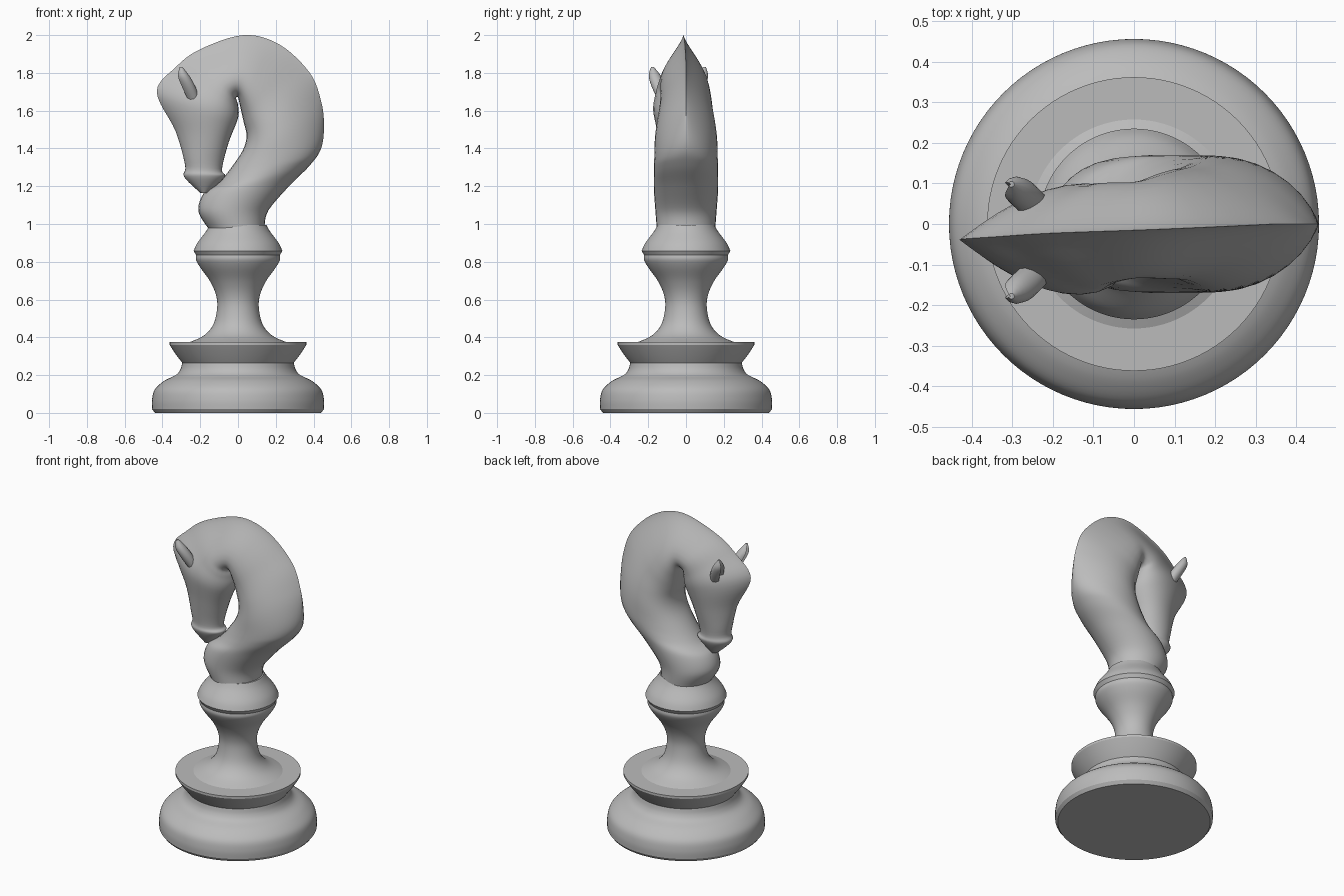
import bpy, bmesh, math
from mathutils import Vector

cube = bpy.data.objects.get("Cube")
if cube:
    bpy.data.objects.remove(cube)

grey = bpy.data.materials.new("stone grey")
grey.use_nodes = True
colour = (0.5, 0.5, 0.5, 1)
grey.diffuse_color = colour
grey.node_tree.nodes["Principled BSDF"].inputs["Base Color"].default_value = colour


def clamp(value):
    return min(1, max(0, value))


def smooth_path(points, steps):
    """Catmull-Rom interpolation through points of any dimension."""
    pts = [Vector(p) for p in points]
    last = len(pts) - 1
    out = []
    for i in range(last):
        before, start, end, after = pts[max(i - 1, 0)], pts[i], pts[i + 1], pts[min(i + 2, last)]
        leave, arrive = (end - before) / 2, (after - start) / 2
        for n in range(steps):
            t = n / steps
            ease = t * t * (3 - 2 * t)
            out.append(start.lerp(end, ease) + leave * t * (1 - t) ** 2 - arrive * t * t * (1 - t))
    return out + [pts[last]]


def loft(name, rings, angle):
    """Skin closed rings of equal size, cap both ends and shade smooth."""
    bm = bmesh.new()
    loops = [[bm.verts.new(p) for p in ring] for ring in rings]
    for low, high in zip(loops, loops[1:]):
        for i in range(len(low)):
            bm.faces.new((low[i - 1], low[i], high[i], high[i - 1]))
    bm.faces.new(loops[0])
    bm.faces.new(loops[-1])
    bmesh.ops.recalc_face_normals(bm, faces=bm.faces)
    mesh = bpy.data.meshes.new(name)
    bm.to_mesh(mesh)
    bm.free()
    mesh.materials.append(grey)
    obj = bpy.data.objects.new(name, mesh)
    bpy.context.collection.objects.link(obj)
    bpy.ops.object.select_all(action='DESELECT')
    obj.select_set(True)
    bpy.context.view_layer.objects.active = obj
    bpy.ops.object.shade_smooth_by_angle(angle=math.radians(angle))


def around(count):
    return [math.tau * i / count for i in range(count)]


def turned(name, points, steps):
    """Lathe a smooth (radius, height) profile."""
    profile = smooth_path(points, steps)
    loft(name, [[(r * math.cos(a), r * math.sin(a), z) for a in around(96)] for r, z in profile], 32)


# Turned pedestal, split at its crisp edges
turned("base_rim", [(0.44, 0), (0.455, 0.02)], 1)
turned("base_bowl", [(0.455, 0.02), (0.455, 0.07), (0.44, 0.125), (0.39, 0.17),
                     (0.33, 0.2), (0.305, 0.23), (0.295, 0.265)], 5)
turned("flared_collar", [(0.295, 0.265), (0.33, 0.31), (0.362, 0.36), (0.362, 0.374)], 1)
turned("stem", [(0.26, 0.373), (0.18, 0.41), (0.13, 0.47), (0.11, 0.56), (0.118, 0.63),
                (0.15, 0.7), (0.2, 0.77), (0.222, 0.81), (0.222, 0.835)], 5)
turned("stem_ring", [(0.222, 0.835), (0.235, 0.858)], 1)
turned("shoulder", [(0.235, 0.858), (0.215, 0.9), (0.17, 0.96), (0.15, 0.995)], 5)

# Neck and head: crest x and z, throat x and z, half width
sections = [
    (0.14, 0.98, -0.16, 0.98, 0.155),
    (0.16, 1.07, -0.21, 1.07, 0.162),
    (0.27, 1.2, -0.18, 1.165, 0.17),
    (0.38, 1.31, -0.1, 1.22, 0.17),
    (0.44, 1.4, -0.02, 1.32, 0.168),
    (0.455, 1.52, 0.03, 1.4, 0.165),
    (0.44, 1.65, 0.045, 1.47, 0.155),
    (0.38, 1.8, 0.03, 1.54, 0.14),
    (0.22, 1.95, 0.01, 1.63, 0.13),
    (0.03, 2, 0, 1.67, 0.12),
    (-0.2, 1.925, -0.01, 1.665, 0.125),
    (-0.33, 1.83, 0, 1.63, 0.13),
    (-0.43, 1.7, 0, 1.56, 0.135),
    (-0.33, 1.49, -0.05, 1.43, 0.105),
    (-0.28, 1.31, -0.085, 1.29, 0.078),
    (-0.285, 1.25, -0.07, 1.25, 0.08),
    (-0.2, 1.165, -0.16, 1.165, 0.03),
]
HEAD_LEAN = -0.04


def neck_ring(section, progress):
    crest_x, crest_z, throat_x, throat_z, width = section
    crest, throat = Vector((crest_x, 0, crest_z)), Vector((throat_x, 0, throat_z))
    # the crest pinches into a ridge towards the top; the head leans sideways
    pinch = 0.9 * clamp((crest_z - 1.35) / 0.6)
    lean = HEAD_LEAN * clamp((progress - 0.45) / 0.3)
    widest = (0.5 + pinch) / (1 + pinch)
    peak = 2 * math.sqrt(widest * (1 - widest)) * widest ** pinch
    ring = []
    for a in around(32):
        s = (1 - math.cos(a)) / 2
        side = width * math.sin(a) * s ** pinch / peak
        ring.append(crest.lerp(throat, s) + Vector((0, lean + side, 0)))
    return ring


path = smooth_path(sections, 6)
loft("neck_and_head", [neck_ring(s, i / len(path)) for i, s in enumerate(path)], 50)

# Ears: centre x, outward offset, height, radius
stations = [
    (-0.235, 0.075, 1.66, 0.035),
    (-0.265, 0.105, 1.73, 0.038),
    (-0.29, 0.125, 1.785, 0.032),
    (-0.302, 0.138, 1.832, 0.007),
]
for name, side in (("left_ear", 1), ("right_ear", -1)):
    rings = []
    for x, out, z, radius in smooth_path(stations, 4):
        # the forward side is scooped into a hollow
        rings.append([(x + radius * math.cos(a) * (0.3 if math.cos(a) < -0.9 else 1),
                       HEAD_LEAN + side * (out + radius * math.sin(a)), z) for a in around(12)])
    loft(name, rings, 45)
